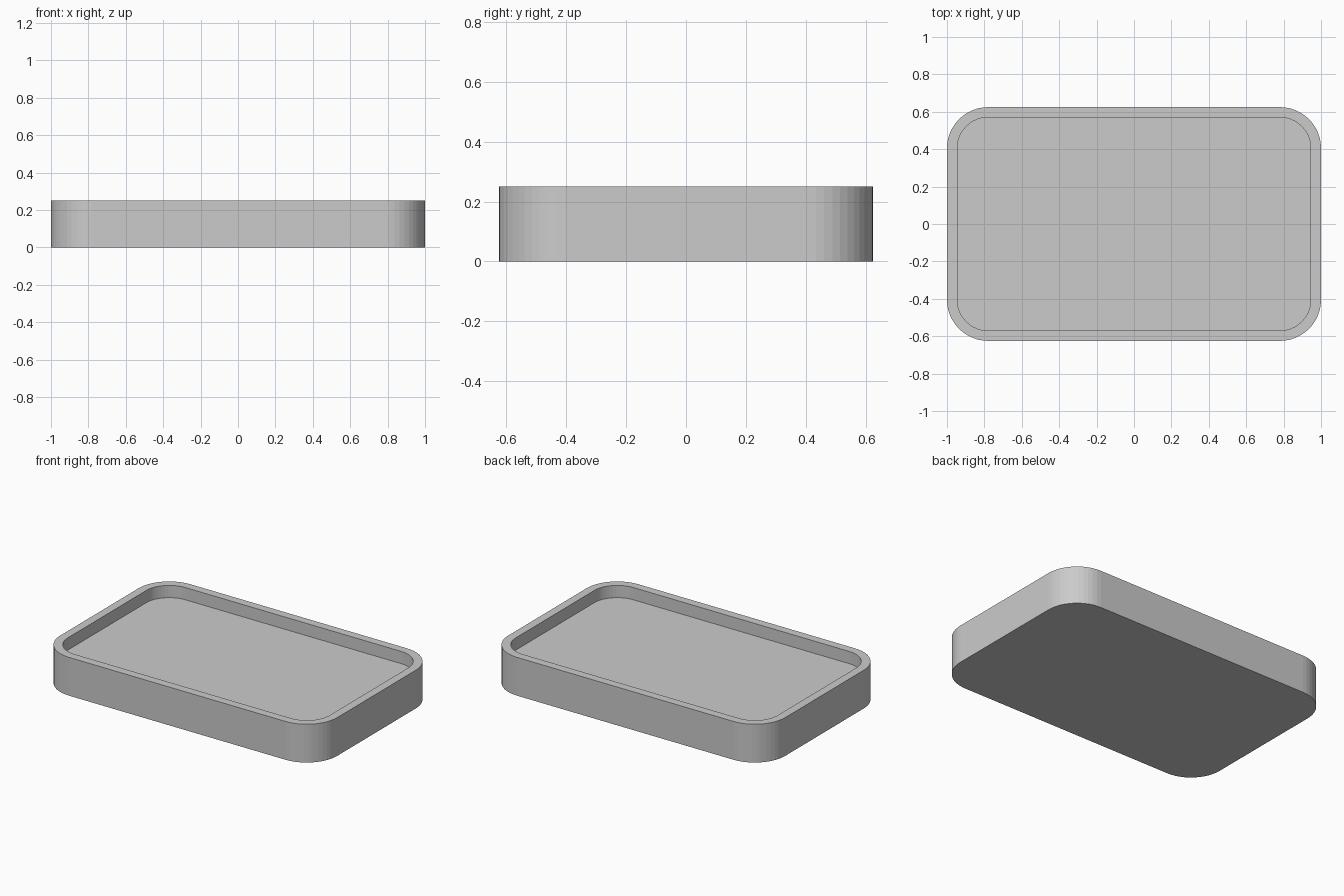
import bpy, bmesh, math

if "Cube" in bpy.data.objects:
    bpy.data.objects.remove(bpy.data.objects["Cube"])

LENGTH, WIDTH, HEIGHT = 2.0, 1.25, 0.25
RIM, RADIUS, DEPTH, SEGMENTS = 0.055, 0.22, 0.08, 12


def rounded_loop(bm, inset, z):
    """Ring of vertices around a rounded rectangle, counter-clockwise."""
    r = RADIUS - inset
    cx, cy = LENGTH / 2 - RADIUS, WIDTH / 2 - RADIUS
    ring = []
    for q, (sx, sy) in enumerate([(1, 1), (-1, 1), (-1, -1), (1, -1)]):
        for i in range(SEGMENTS + 1):
            a = math.pi / 2 * (q + i / SEGMENTS)
            ring.append(bm.verts.new((sx * cx + r * math.cos(a),
                                      sy * cy + r * math.sin(a), z)))
    return ring


def bridge(bm, a, b):
    n = len(a)
    for i in range(n):
        j = (i + 1) % n
        bm.faces.new((a[i], a[j], b[j], b[i]))


bm = bmesh.new()
# Outer wall, flat rim, inner wall
rings = [rounded_loop(bm, 0, 0), rounded_loop(bm, 0, HEIGHT),
         rounded_loop(bm, RIM, HEIGHT), rounded_loop(bm, RIM, HEIGHT - DEPTH)]
for lower, upper in zip(rings, rings[1:]):
    bridge(bm, lower, upper)
# Underside and recessed floor
bm.faces.new(rings[0][::-1])
bm.faces.new(rings[-1])

mesh = bpy.data.meshes.new("tray")
bm.to_mesh(mesh)
bm.free()
tray = bpy.data.objects.new("tray", mesh)
bpy.context.collection.objects.link(tray)
